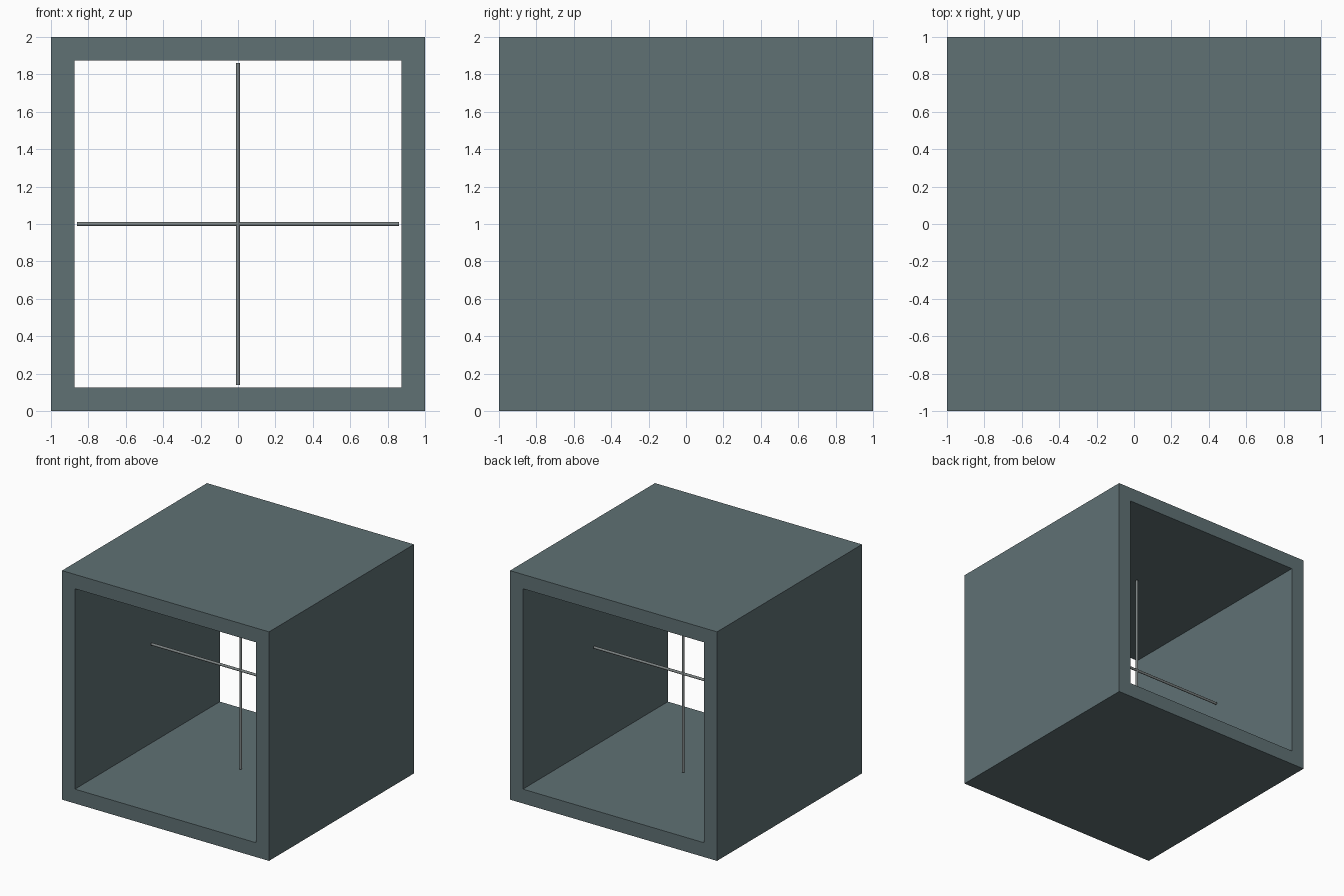
import bpy
import bmesh
from math import radians

if "Cube" in bpy.data.objects:
    bpy.data.objects.remove(bpy.data.objects["Cube"], do_unlink=True)

CENTRE_Z = 1.0
OUTER, INNER = 1.0, 0.875
ROD_LENGTH, ROD_RADIUS, ROD_Y = 1.72, 0.011, 0.037


def make_material(name, rgb):
    mat = bpy.data.materials.new(name)
    mat.use_nodes = True
    colour = (*rgb, 1.0)
    mat.diffuse_color = colour
    mat.node_tree.nodes["Principled BSDF"].inputs["Base Color"].default_value = colour
    return mat


slate = make_material("slate grey", (0.115, 0.165, 0.175))
steel = make_material("steel grey", (0.20, 0.225, 0.225))


# Open square tube: a flat square ring extruded from front to back
def make_tube(name, outer, inner, mat):
    bm = bmesh.new()
    corners = [(-1, -1), (1, -1), (1, 1), (-1, 1)]
    rings = [[bm.verts.new((x * half, -outer, z * half)) for x, z in corners]
             for half in (outer, inner)]
    faces = []
    for i in range(4):
        j = (i + 1) % 4
        faces.append(bm.faces.new((rings[0][i], rings[0][j], rings[1][j], rings[1][i])))
    # Keep the front ring and extrude a copy to the back
    result = bmesh.ops.extrude_face_region(bm, geom=faces, use_keep_orig=True)
    moved = [v for v in result["geom"] if isinstance(v, bmesh.types.BMVert)]
    bmesh.ops.translate(bm, verts=moved, vec=(0, 2 * outer, 0))
    bmesh.ops.recalc_face_normals(bm, faces=bm.faces)
    mesh = bpy.data.meshes.new(name)
    bm.to_mesh(mesh)
    bm.free()
    mesh.materials.append(mat)
    obj = bpy.data.objects.new(name, mesh)
    obj.location.z = CENTRE_Z
    bpy.context.collection.objects.link(obj)
    return obj


# Thin round rod through the middle of the tube
def make_rod(name, rotation, mat):
    bpy.ops.mesh.primitive_cylinder_add(
        vertices=16, radius=ROD_RADIUS, depth=ROD_LENGTH,
        location=(0, ROD_Y, CENTRE_Z), rotation=rotation)
    rod = bpy.context.object
    rod.name = name
    rod.data.materials.append(mat)
    bpy.ops.object.shade_smooth_by_angle(angle=radians(40))
    return rod


make_tube("square_tube", OUTER, INNER, slate)
make_rod("vertical_rod", (0, 0, 0), steel)
make_rod("horizontal_rod", (0, radians(90), 0), steel)
